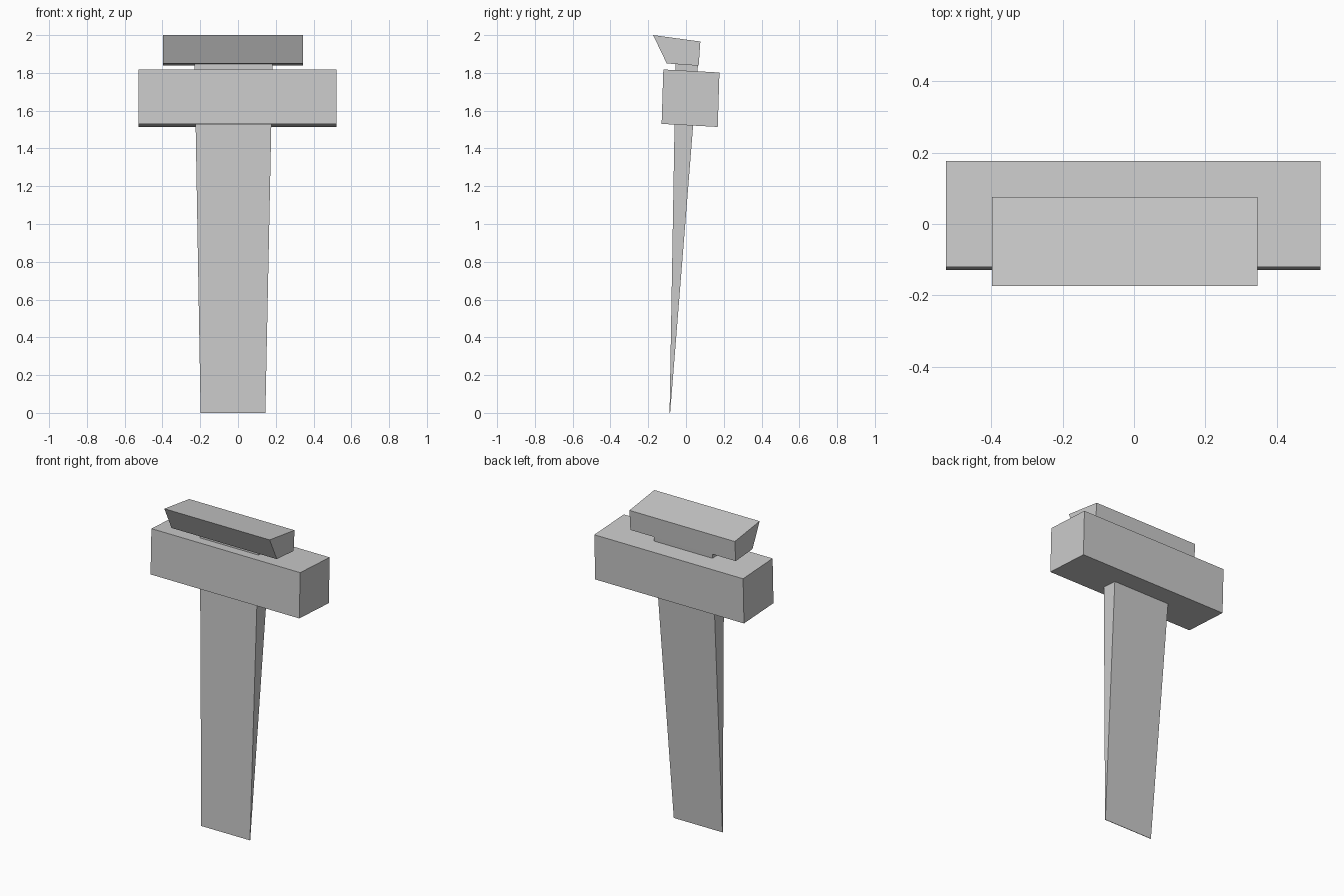
import bpy

if "Cube" in bpy.data.objects:
    bpy.data.objects.remove(bpy.data.objects["Cube"])


def loft(name, ring_a, ring_b):
    """Closed solid between two matching four-point rings."""
    n = len(ring_a)
    faces = [tuple(reversed(range(n))), tuple(range(n, 2 * n))]
    faces += [(i, (i + 1) % n, n + (i + 1) % n, n + i) for i in range(n)]
    mesh = bpy.data.meshes.new(name)
    mesh.from_pydata(ring_a + ring_b, [], faces)
    obj = bpy.data.objects.new(name, mesh)
    bpy.context.collection.objects.link(obj)
    return obj


def extrude_x(name, profile, x0, x1):
    """Extrude a (y, z) profile along x; profile runs counter-clockwise seen from +x."""
    return loft(name, [(x0, y, z) for y, z in profile], [(x1, y, z) for y, z in profile])


def rect(x0, x1, y0, y1, z):
    return [(x0, y0, z), (x1, y0, z), (x1, y1, z), (x0, y1, z)]


# Tapered wedge shaft, running up through the block into the cap
loft("wedge_shaft",
     rect(-0.198, 0.145, -0.087, -0.084, 0.0),
     rect(-0.230, 0.183, -0.055, 0.064, 1.85))

# Wide, slightly tilted cross block
extrude_x("cross_block",
          [(-0.129, 1.53), (0.168, 1.514), (0.177, 1.802), (-0.120, 1.818)],
          -0.526, 0.522)

# Slanted top cap with an overhanging front
extrude_x("top_cap",
          [(-0.102, 1.85), (0.067, 1.838), (0.076, 1.966), (-0.174, 2.0)],
          -0.397, 0.345)
